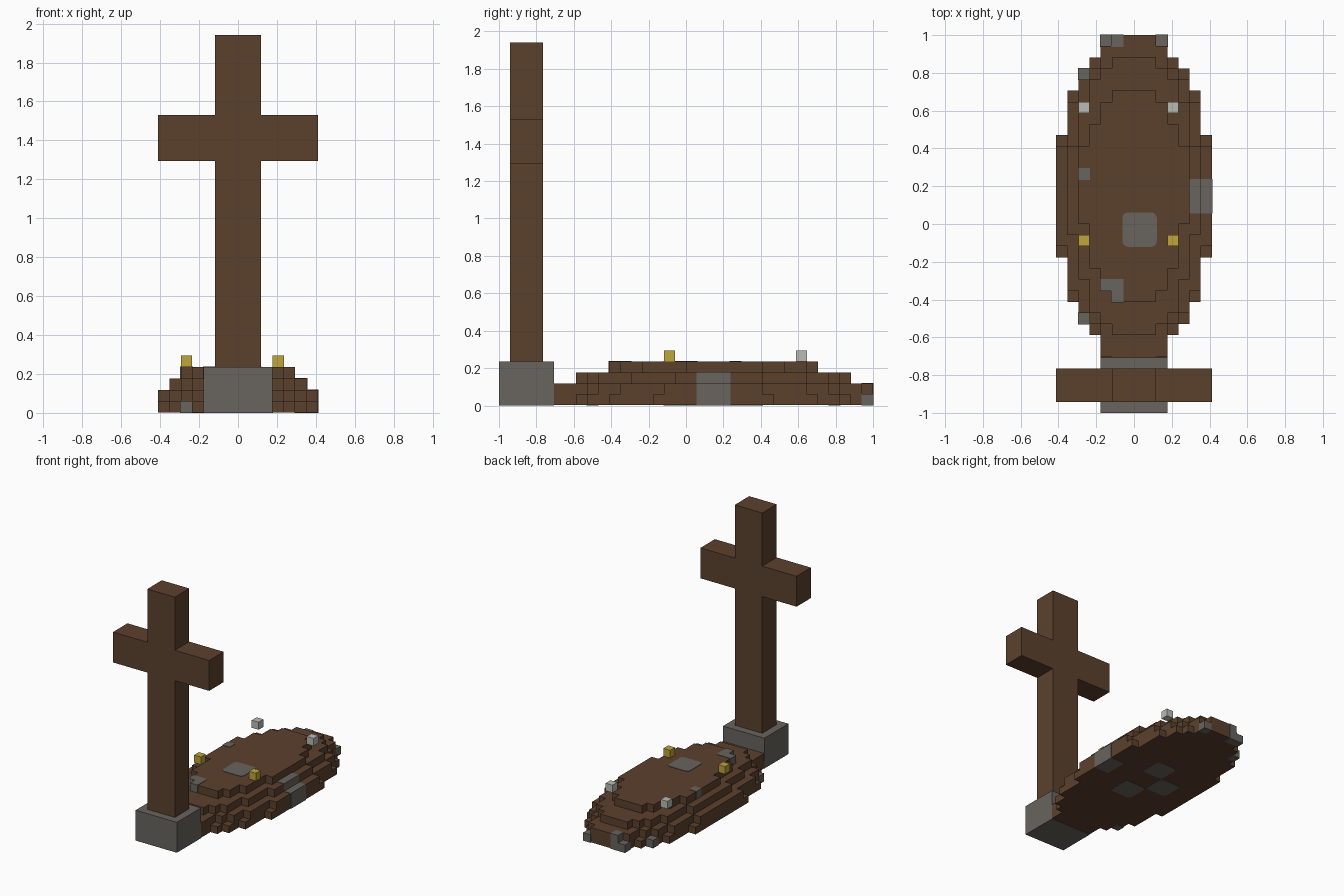
import bpy
import bmesh

V = 2 / 34        # side of one block
SKIN = 0.003      # how far inlaid stones stand proud

cube = bpy.data.objects.get("Cube")
if cube:
    bpy.data.objects.remove(cube, do_unlink=True)


def material(name, rgb):
    mat = bpy.data.materials.new(name)
    mat.use_nodes = True
    colour = (*rgb, 1)
    mat.diffuse_color = colour
    mat.node_tree.nodes["Principled BSDF"].inputs["Base Color"].default_value = colour
    return mat


BROWN = material("brown", (0.105, 0.052, 0.026))
STONE = material("stone grey", (0.138, 0.128, 0.112))
GOLD = material("yellow", (0.52, 0.38, 0.042))
WHITE = material("pale grey", (0.50, 0.50, 0.46))


def prism(name, outline, z0, z1, mat, bevel=0):
    """Extrude a flat outline from z0 to z1, optionally rounding its corners."""
    bm = bmesh.new()
    base = bm.faces.new([bm.verts.new((x, y, z0)) for x, y in outline])
    top = bmesh.ops.extrude_face_region(bm, geom=[base])["geom"]
    verts = [g for g in top if isinstance(g, bmesh.types.BMVert)]
    bmesh.ops.translate(bm, verts=verts, vec=(0, 0, z1 - z0))
    if bevel:
        upright = [e for e in bm.edges if abs(e.verts[0].co.z - e.verts[1].co.z) > 1e-5]
        bmesh.ops.bevel(bm, geom=upright, offset=bevel, segments=3, profile=0.5,
                        affect='EDGES')
    bmesh.ops.recalc_face_normals(bm, faces=bm.faces)
    mesh = bpy.data.meshes.new(name)
    bm.to_mesh(mesh)
    bm.free()
    mesh.materials.append(mat)
    obj = bpy.data.objects.new(name, mesh)
    bpy.context.collection.objects.link(obj)
    return obj


def block(name, xs, ys, zs, mat, skin=0, bevel=0):
    """Box given in block units."""
    x0, x1 = xs[0] * V - skin, xs[1] * V + skin
    y0, y1 = ys[0] * V - skin, ys[1] * V + skin
    z0, z1 = max(0, zs[0] * V - skin), zs[1] * V + skin
    return prism(name, [(x0, y0), (x1, y0), (x1, y1), (x0, y1)], z0, z1, mat, bevel)


def mound_layer(name, rows, level):
    """Stepped oval; rows are (half width, front, back), narrow to wide."""
    side = []
    for i, (half, front, back) in enumerate(rows):
        if i:
            side.append((rows[i - 1][0], front))
        side.append((half, front))
    for i in reversed(range(len(rows))):
        half, front, back = rows[i]
        side.append((half, back))
        if i:
            side.append((rows[i - 1][0], back))
    outline = side + [(-x, y) for x, y in reversed(side)]
    bottom = max(level * V, SKIN)
    prism(name, [(x * V, y * V) for x, y in outline], bottom, (level + 1) * V, BROWN)


# Earth mound in four stepped layers
mound_layer("mound_bottom", [(3, -12, 17), (4, -10, 15), (5, -9, 14), (6, -7, 12), (7, -3, 8)], 0)
mound_layer("mound_lower", [(2, -12, 17), (3, -11.99, 16), (4, -9, 14), (5, -8, 13),
                            (6, -6, 11), (7, -2, 7)], 1)
mound_layer("mound_upper", [(2, -10, 15), (3, -9, 14), (4, -8, 13), (5, -5, 11), (6, -1, 7)], 2)
mound_layer("mound_top", [(2, -7, 12), (3, -6, 11), (4, -4, 9), (5, 0, 7)], 3)

# Stones set in the mound
block("side_stone", (5, 7), (1, 4), (0, 2), STONE, SKIN)
block("side_stone_upper", (5, 6), (1, 4), (2, 3), STONE, SKIN)
block("middle_stone", (-1, 2), (-2, 1), (0, 4), STONE, SKIN, V * 0.5)
block("buried_stone_back", (-1, 2), (4, 7), (0, 1), STONE, 0, V * 0.5)
block("buried_stone_side", (-4, -1), (1, 4), (0, 1), STONE, 0, V * 0.5)
block("front_stone", (-3, -1), (-6, -5), (3, 4), STONE, SKIN)
block("front_stone_corner", (-2, -1), (-7, -6), (3, 4), STONE, SKIN)
block("edge_stone", (-5, -4), (4, 5), (3, 4), STONE, SKIN)
block("back_stone", (-2, -1), (16, 17), (0, 2), STONE, SKIN)
block("back_stone_corner", (-3, -2), (16, 17), (0, 1), STONE, SKIN)
block("back_stone_small", (2, 3), (16, 17), (0, 1), STONE, SKIN)
block("pebble_back", (-5, -4), (13, 14), (0, 1), STONE, SKIN)
block("pebble_front", (-5, -4), (-9, -8), (0, 1), STONE, SKIN)

# Flowers on top
for side, x in (("right", -5), ("left", 3)):
    block("yellow_flower_" + side, (x, x + 1), (-2, -1), (4, 5), GOLD)
    block("white_flower_" + side, (x, x + 1), (10, 11), (4, 5), WHITE)

# Stone footing and wooden cross
block("footing", (-3, 3), (-17, -12), (0, 4), STONE)
arm, waist = 7, 2
post = [(-waist, 4), (waist, 4), (waist, 22), (arm, 22), (arm, 26), (waist, 26), (waist, 33)]
outline = post + [(-waist, 33), (-waist, 26), (-arm, 26), (-arm, 22), (-waist, 22)]
cross = prism("cross", [(x * V, z * V) for x, z in outline], 13 * V, 16 * V, BROWN)
for v in cross.data.vertices:
    x, z, depth = v.co
    v.co = (x, -depth, z)
cross.data.update()
